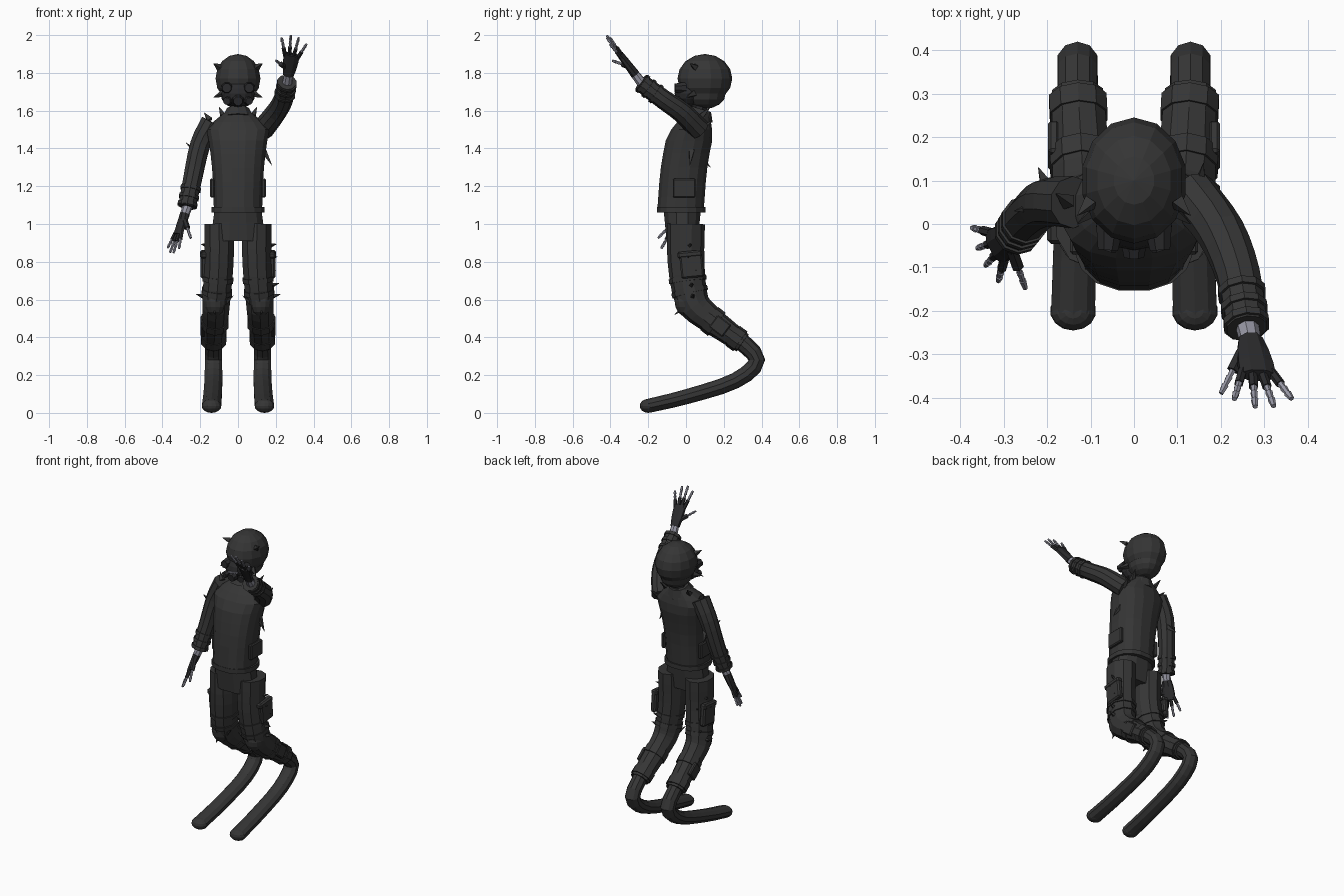
import bpy, bmesh, math, random
from mathutils import Vector

if "Cube" in bpy.data.objects:
    bpy.data.objects.remove(bpy.data.objects["Cube"])
random.seed(4)
RIGHTWARD = Vector((1, 0, 0))
UPWARD = Vector((0, 0, 1))


def material(name, red, green, blue):
    mat = bpy.data.materials.new(name)
    mat.use_nodes = True
    mat.diffuse_color = (red, green, blue, 1)
    mat.node_tree.nodes["Principled BSDF"].inputs["Base Color"].default_value = mat.diffuse_color
    return mat


CLOTH = material("charcoal cloth", .036, .036, .036)
LEATHER = material("black leather", .024, .024, .026)
METAL = material("pale metal", .3, .3, .36)


def finish(name, bm, mat):
    bmesh.ops.recalc_face_normals(bm, faces=bm.faces)
    mesh = bpy.data.meshes.new(name)
    bm.to_mesh(mesh)
    bm.free()
    mesh.materials.append(mat)
    part = bpy.data.objects.new(name, mesh)
    bpy.context.collection.objects.link(part)
    return part


def curve(points, steps=3):
    """Smooth path that passes through every point."""
    points = [Vector(p) for p in points]
    padded = [points[0] * 2 - points[1], *points, points[-1] * 2 - points[-2]]
    path = []
    for before, start, end, after in zip(padded, padded[1:], padded[2:], padded[3:]):
        for step in range(steps):
            t = step / steps
            pull_in, pull_out = (end - before) / 2, (after - start) / 2
            path.append(start + pull_in * t + (3 * (end - start) - 2 * pull_in - pull_out) * t ** 2
                        + (2 * (start - end) + pull_in + pull_out) * t ** 3)
    return path + [points[-1]]


def tube(name, path, width, depth, mat=CLOTH, sides=10, level=False, boxy=1, across=RIGHTWARD):
    """Skin a path; width and depth are rules of the fraction along it."""
    bm = bmesh.new()
    last = len(path) - 1
    loops = []
    for i, centre in enumerate(path):
        along = UPWARD if level else (path[min(i + 1, last)] - path[max(i - 1, 0)]).normalized()
        side = (across - along * across.dot(along)).normalized()
        front = along.cross(side)
        loop = []
        for k in range(sides):
            angle = math.tau * (k + .5) / sides
            c, s = math.cos(angle), math.sin(angle)
            u = math.copysign(abs(c) ** boxy, c) * width(i / last)
            v = math.copysign(abs(s) ** boxy, s) * depth(i / last)
            loop.append(bm.verts.new(centre + side * u + front * v))
        loops.append(loop)
    for lower, upper in zip(loops, loops[1:]):
        for k in range(sides):
            n = (k + 1) % sides
            bm.faces.new((lower[k], lower[n], upper[n], upper[k]))
    bm.faces.new(loops[0])
    bm.faces.new(loops[-1])
    return finish(name, bm, mat)


def rod(name, start, end, start_radius, end_radius, mat=CLOTH, sides=8, across=RIGHTWARD):
    radius = lambda t: start_radius + (end_radius - start_radius) * t
    return tube(name, [Vector(start), Vector(end)], radius, radius, mat, sides, across=across)


def spike(name, base, offset, radius=.02):
    rod(name, base, Vector(base) + Vector(offset), radius, .001, sides=4)


def ball(name, centre, radii, mat=CLOTH):
    bm = bmesh.new()
    bmesh.ops.create_uvsphere(bm, u_segments=14, v_segments=8, radius=1)
    bmesh.ops.scale(bm, vec=radii, verts=bm.verts)
    bmesh.ops.translate(bm, vec=centre, verts=bm.verts)
    return finish(name, bm, mat)


def block(name, centre, size, tilt=0):
    bm = bmesh.new()
    bmesh.ops.create_cube(bm, size=1)
    bmesh.ops.scale(bm, vec=size, verts=bm.verts)
    bmesh.ops.bevel(bm, geom=bm.edges[:], offset=min(size) / 4, segments=1, affect='EDGES')
    part = finish(name, bm, CLOTH)
    part.location = centre
    part.rotation_euler.x = tilt


def bands(name, path, places, width, depth, length=.025):
    """Raised rings wrapped around a path at the given fractions."""
    for place in places:
        position = place * (len(path) - 1)
        i = min(int(position), len(path) - 2)
        along = (path[i + 1] - path[i]).normalized() * length / 2
        centre = path[i].lerp(path[i + 1], position - i)
        tube(name, [centre - along, centre + along],
             lambda t: width(place) + .006, lambda t: depth(place) + .006)


# Jacket: widens to the shoulders, then closes at the collar
tube("jacket", curve([(0, -.03, 1.06), (0, -.01, 1.3), (0, .03, 1.5), (0, .07, 1.6)]),
     lambda t: min(.13 + .09 * t * t, .39 - .33 * t), lambda t: min(.125, .23 - .18 * t),
     sides=16, level=True, boxy=.85)
tube("jacket_hem", [Vector((0, -.025, 1.06)), Vector((0, -.025, 1.09))],
     lambda t: .142, lambda t: .13, sides=16, level=True, boxy=.85)
rod("collar", (0, .06, 1.56), (0, .075, 1.61), .085, .06, sides=10)
rod("neck", (0, .07, 1.55), (0, .07, 1.69), .045, .045, LEATHER)

# Helmet and mask
ball("helmet", (0, .1, 1.77), (.122, .145, .13))
ball("helmet_nape", (0, .1, 1.69), (.095, .11, .08))
ball("face_mask", (0, .01, 1.69), (.09, .07, .07), LEATHER)
rod("respirator", (0, -.03, 1.66), (0, -.075, 1.65), .035, .025, LEATHER)

# Hips
tube("trouser_hips", curve([(0, -.02, .91), (0, -.02, 1.06)]),
     lambda t: .15 - .02 * t, lambda t: .085 + .015 * t, sides=12, level=True, boxy=.85)

for s, label in ((1, "left"), (-1, "right")):
    # Mask fittings, horns and jacket pockets
    rod(label + "_eyepiece", (s * .055, 0, 1.72), (s * .06, -.06, 1.72), .035, .025, LEATHER)
    rod(label + "_filter", (s * .04, 0, 1.66), (s * .06, -.06, 1.65), .025, .02, LEATHER)
    spike(label + "_helmet_horn", (s * .1, .05, 1.83), (s * .03, -.03, .02))
    spike(label + "_jaw_spike", (s * .08, .04, 1.69), (s * .05, -.04, -.02))
    spike(label + "_collar_spike", (s * .08, .08, 1.57), (s * .02, .05, .05))
    block(label + "_jacket_pocket", (s * .135, -.01, 1.19), (.025, .12, .1))

    # Trouser leg with straps and a layered shin guard
    leg = curve([(s * .1, 0, 1), (s * .1, 0, .8), (s * .115, .03, .6),
                 (s * .12, .11, .51), (s * .13, .3, .37)])
    leg_width = lambda t: .082 - .02 * t * t
    leg_depth = lambda t: .1 - .045 * t * t
    tube(label + "_trouser_leg", leg, leg_width, leg_depth)
    bands(label + "_thigh_strap", leg, (.36, .44), leg_width, leg_depth)
    bands(label + "_shin_guard", leg, (.8, .96), leg_width, leg_depth, .05)
    ball(label + "_knee_pad", (s * .12, 0, .59), (.06, .06, .08))
    block(label + "_thigh_pocket", (s * .18, .03, .78), (.035, .12, .13), .1)
    block(label + "_pocket_flap", (s * .18, .02, .84), (.04, .13, .035), .1)
    block(label + "_shin_pouch", (s * .185, .18, .46), (.025, .09, .08), -.65)

    # Torn cloth along the leg
    spike(label + "_knee_spike", (s * .085, -.01, .57), (s * -.06, -.025, .05))
    spike(label + "_shin_spike", (s * .13, -.01, .56), (s * -.01, -.05, -.04))
    for centre in leg[2:7]:
        angle = random.uniform(0, 1.2)
        out = Vector((s * math.cos(angle), math.sin(angle), .25))
        spike(label + "_cloth_tear", centre + out * .07, out * .04, .014)

    # Long swept boot
    boot = curve([(s * .13, .27, .4), (s * .13, .375, .28), (s * .13, .26, .17),
                  (s * .135, 0, .085), (s * .14, -.2, .037)])
    tube(label + "_boot", boot, lambda t: .046 + .007 * t, lambda t: .047 - .01 * t)
    ball(label + "_boot_toe", boot[-1], (.053, .045, .037))


def arm(label, path, wrist, tip, across, thumb_tip):
    """Sleeve with gathered cuff, fingerless glove and jointed metal fingers."""
    radius = lambda t: .06 - .012 * t
    sleeve = curve(path)
    tube(label + "_sleeve", sleeve, radius, radius)
    bands(label + "_cuff", sleeve, (.78, .88, .97), radius, radius, .018)

    wrist, across = Vector(wrist), Vector(across)
    reach = Vector(tip) - wrist
    across = (across - reach.normalized() * across.dot(reach.normalized())).normalized()
    at = lambda fraction, side=0: wrist + reach * fraction + across * side
    rod(label + "_wrist", at(-.15), at(.1), .027, .024, METAL, across=across)
    tube(label + "_glove", curve([at(.05), at(.56)]), lambda t: .03 + .033 * t - .018 * t * t,
         lambda t: .025 - .008 * t, LEATHER, 8, across=across)

    # Each digit is a leather sheath followed by three metal joints
    digits = [("finger", at(.5, side), at(length, side * 2), .011)
              for side, length in ((.034, .92), (.011, 1.02), (-.011, 1), (-.034, .88))]
    digits.append(("thumb", at(.22, .025), Vector(thumb_tip), .015))
    for kind, root, end, size in digits:
        spread = reach.normalized() if kind == "thumb" else across
        rod(f"{label}_glove_{kind}", root, root.lerp(end, .45), size, size, LEATHER, 6, spread)
        for joint in range(3):
            start = .4 + joint / 5
            rod(f"{label}_{kind}_joint", root.lerp(end, start), root.lerp(end, start + .2),
                .009, .006, METAL, 6, spread)


arm("left", [(.13, .07, 1.5), (.2, -.02, 1.59), (.24, -.12, 1.66), (.26, -.24, 1.75)],
    (.266, -.26, 1.78), (.3, -.418, 1.99), (-1, 0, .25), (.2, -.39, 1.865))
arm("right", [(-.14, .05, 1.54), (-.2, .05, 1.42), (-.24, .02, 1.24), (-.27, -.02, 1.09)],
    (-.277, -.025, 1.065), (-.35, -.075, .85), (.45, -.9, 0), (-.25, -.148, .925))

# Torn cloth on the sleeves
spike("left_side_tear", (.135, .03, 1.39), (.045, -.01, -.08))
spike("left_shoulder_tear", (.15, .08, 1.5), (.01, .06, .05))
spike("right_shoulder_tear", (-.15, .05, 1.55), (-.03, .02, .04))
spike("right_sleeve_tear", (-.22, .04, 1.38), (-.055, -.01, .05))
spike("right_elbow_tear", (-.2, .08, 1.35), (-.02, .05, -.05))
